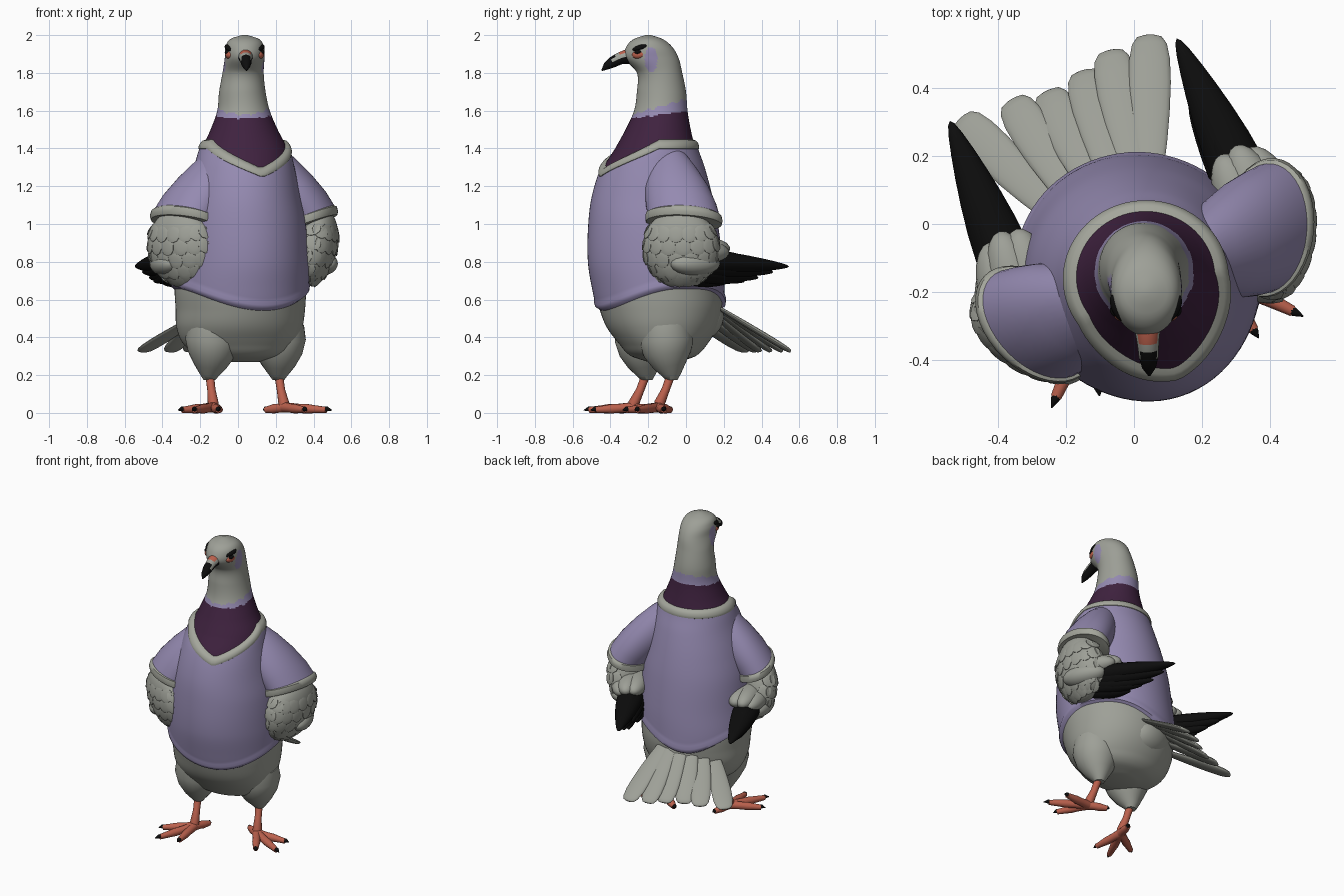
import bpy, bmesh, math
from math import sin, cos, pi, radians
from mathutils import Vector, Matrix

cube = bpy.data.objects.get("Cube")
if cube:
    bpy.data.objects.remove(cube, do_unlink=True)


def material(name, r, g, b):
    m = bpy.data.materials.new(name)
    m.use_nodes = True
    m.diffuse_color = (r, g, b, 1)
    node = next(n for n in m.node_tree.nodes if n.type == 'BSDF_PRINCIPLED')
    node.inputs["Base Color"].default_value = (r, g, b, 1)
    node.inputs["Roughness"].default_value = 0.8
    return m


GRAY = material("feather gray", .34, .35, .31)
TRIM = material("trim gray", .37, .38, .33)
LILAC = material("lavender", .30, .255, .44)
PLUM = material("dark plum", .05, .016, .05)
CORAL = material("coral", .5, .12, .075)
BLACK = material("soot black", .004, .004, .004)

# The body is turned a little away from the head
YAW = radians(20)
FRONT = YAW - pi / 2
TURN = Matrix.Translation((.04, -.14, 0)) @ Matrix.Rotation(YAW, 4, 'Z')
MIRROR = {1: TURN, -1: TURN @ Matrix.Diagonal((-1, 1, 1, 1))}
SIDES = (("left", 1), ("right", -1))


def finish(bm, name, mats, matrix=None, rule=None):
    if matrix:
        bm.transform(matrix)
    bmesh.ops.recalc_face_normals(bm, faces=bm.faces)
    if rule:
        bm.normal_update()
        for f in bm.faces:
            f.material_index = rule(f.calc_center_median(), f.normal)
    mesh = bpy.data.meshes.new(name)
    bm.to_mesh(mesh)
    bm.free()
    for m in mats:
        mesh.materials.append(m)
    mesh.shade_smooth()
    mesh.set_sharp_from_angle(angle=radians(50))
    obj = bpy.data.objects.new(name, mesh)
    bpy.context.collection.objects.link(obj)


def loft(bm, rings, caps=True):
    rows = [[bm.verts.new(p) for p in ring] for ring in rings]
    for a, b in zip(rows, rows[1:]):
        for i in range(len(a)):
            j = (i + 1) % len(a)
            bm.faces.new((a[i], a[j], b[j], b[i]))
    if caps:
        bm.faces.new(rows[0])
        bm.faces.new(rows[-1])


def tube(bm, points, radii, sides=14):
    pts = [Vector(p) for p in points]
    rings = []
    for i, (p, r) in enumerate(zip(pts, radii)):
        d = (pts[min(i + 1, len(pts) - 1)] - pts[max(i - 1, 0)]).normalized()
        u = d.cross(Vector((0, 0, 1)) if abs(d.z) < .8 else Vector((0, 1, 0))).normalized()
        v = d.cross(u)
        rings.append([p + (u * cos(a) + v * sin(a)) * r
                      for a in (2 * pi * k / sides for k in range(sides))])
    loft(bm, rings)


def blob(bm, pos, scale, axis=(0, 0, 1), side=(1, 0, 0), taper=0, seg=20):
    """Ellipsoid whose third radius runs along axis and first along side."""
    z = Vector(axis).normalized()
    x = Vector(side)
    x = (x - z * x.dot(z)).normalized()
    rot = Matrix((x, z.cross(x), z)).transposed().to_4x4()
    verts = bmesh.ops.create_uvsphere(bm, u_segments=seg, v_segments=seg // 2 + 2, radius=1)["verts"]
    for v in verts:
        if taper > 0:  # blunt, rounded ends
            v.co.z *= 1.5 - .5 * v.co.z ** 2
        v.co.xy *= 1 + taper * v.co.z
    bmesh.ops.transform(bm, verts=verts,
                        matrix=Matrix.Translation(pos) @ rot @ Matrix.Diagonal((*scale, 1)))


def feather(bm, base, tip, width, thick, side, taper):
    a, b = Vector(base), Vector(tip)
    blob(bm, (a + b) / 2, (width / 2, thick / 2, (b - a).length / 2), b - a, side, taper)


# Body outline: height, then x range and y range
OUTLINE = [
    (.27, -.08, .11, -.20, -.04), (.30, -.20, .24, -.29, .05), (.36, -.285, .305, -.35, .11),
    (.45, -.325, .34, -.415, .165), (.55, -.33, .355, -.45, .19), (.65, -.335, .36, -.47, .19),
    (.8, -.32, .36, -.49, .18), (1, -.30, .345, -.488, .155), (1.15, -.265, .315, -.472, .125),
    (1.3, -.22, .285, -.43, .085), (1.4, -.19, .26, -.375, .05), (1.5, -.145, .21, -.32, .025),
    (1.6, -.11, .168, -.275, .008), (1.7, -.1, .146, -.26, 0), (1.8, -.082, .136, -.26, -.02),
    (1.88, -.07, .14, -.325, -.04), (1.94, -.065, .137, -.315, -.075), (1.98, -.04, .11, -.275, -.125),
    (2, .02, .05, -.215, -.185)]


def turned(a):
    """Angle away from the front of the chest."""
    return abs((a - FRONT + pi) % (2 * pi) - pi)


def surf(z, ang, off=0.0):
    """Point on the body at a height and angle, pushed out by off."""
    n = len(OUTLINE)
    i = max(k for k in range(n - 1) if OUTLINE[k][0] <= z or k == 0)
    p, q = OUTLINE[i], OUTLINE[i + 1]
    o, r = OUTLINE[max(i - 1, 0)], OUTLINE[min(i + 2, n - 1)]
    h = q[0] - p[0]
    t = min(max((z - p[0]) / h, 0), 1)
    val = []
    for c in range(1, 5):
        m0 = (q[c] - o[c]) / (q[0] - o[0]) * h
        m1 = (r[c] - p[c]) / (r[0] - p[0]) * h
        val.append((1 + 2 * t) * (1 - t) ** 2 * p[c] + t * (1 - t) ** 2 * m0
                   + t * t * (3 - 2 * t) * q[c] + t * t * (t - 1) * m1)
    x0, x1, y0, y1 = val
    # The chest swells a little toward its own front
    off += .02 * max(0, cos(turned(ang))) ** 4 * max(0, 1 - ((z - .9) / .5) ** 2)
    return Vector(((x0 + x1) / 2 + cos(ang) * ((x1 - x0) / 2 + off),
                   (y0 + y1) / 2 + sin(ang) * ((y1 - y0) / 2 + off), z))


SEG = 80
ANGLES = [2 * pi * k / SEG for k in range(SEG)]


def body_color(c, n):
    back = (c.y + .14) / .14
    zigzag = .012 * abs((math.atan2(c.y + .14, c.x - .03) * 4) % 2 - 1)
    if ((c.y + .185) / .034) ** 2 + ((c.z - 1.87) / .068) ** 2 < 1:
        return 1
    if c.z < 1.1 or c.z > 1.615 + .04 * back + zigzag:
        return 0
    return 2 if c.z < 1.575 + .018 * back + zigzag * .5 else 1


bm = bmesh.new()
loft(bm, [[surf(.27 + 1.73 * k / 240, a) for a in ANGLES] for k in range(241)])
finish(bm, "body_and_head", [GRAY, LILAC, PLUM], rule=body_color)


# Shirt with a V neck, and its collar
def hem(a):
    return .65 - .115 * abs(cos(turned(a))) ** (2 if turned(a) < pi / 2 else 4)


def neck(a):
    return 1.3 + .15 * min(1, turned(a) / 1.3)


def band(name, low, high, offsets, mat):
    bm = bmesh.new()
    n = len(offsets) - 1
    loft(bm, [[surf(low(a) + (high(a) - low(a)) * k / n, a, off) for a in ANGLES]
              for k, off in enumerate(offsets)], caps=False)
    finish(bm, name, [mat])


band("shirt", hem, lambda a: neck(a) - .02, [-.01, .018, .02] + [.014] * 40, LILAC)
band("collar", lambda a: neck(a) - .06, neck, [0, .018, .022, .023, .023, .021, .015, -.01], TRIM)


# Sleeves: each section spans an outer and an inner point, with a depth
def sleeve(name, sections, mat, matrix):
    bm = bmesh.new()
    rings = []
    for xo, zo, xi, zi, depth in sections:
        o, i = Vector((xo, 0, zo)), Vector((xi, 0, zi))
        rings.append([(o + i) / 2 + (o - i) / 2 * cos(a) + Vector((.25, 1, -.1)) * depth * sin(a)
                      for a in ANGLES[::2]])
    loft(bm, rings)
    finish(bm, name, [mat], matrix)


for word, s in SIDES:
    M = MIRROR[s]
    # The right arm sits further forward across the chest
    ahead = 0 if s > 0 else 1
    A = M @ Matrix.Translation((-.012 * ahead, -.032 * ahead, 0))
    sleeve(word + "_sleeve", [(.2, 1.405, .06, 1.25, .1), (.275, 1.35, .12, 1.15, .135),
                              (.365, 1.265, .18, 1.08, .165), (.45, 1.17, .22, 1.03, .178),
                              (.505, 1.085, .245, 1, .182)], LILAC, A)
    sleeve(word + "_cuff", [(.49, 1.1, .25, 1.01, .17), (.512, 1.09, .235, 1.005, .19),
                            (.52, 1.065, .235, .985, .194), (.515, 1.045, .235, .965, .19),
                            (.49, 1.04, .26, .96, .17)], TRIM, A)

    # Feathered arm covered by rows of scale feathers
    bm = bmesh.new()
    blob(bm, (0, 0, 0), (.113, .2, .21), seg=32)
    for row in range(5):
        el = radians(28 - 20 * row)
        for k in range(9):
            az = radians(-100 + 24 * k + 12 * (row % 2))
            u = Vector((cos(el) * cos(az), cos(el) * sin(az), sin(el)))
            p = Vector((u.x * .111, u.y * .197, u.z * .207))
            n = Vector((u.x / .112, u.y / .195, u.z / .21)).normalized()
            blob(bm, p, (.042, .048, .007), n + Vector((0, 0, .12)), (0, 1, 0), seg=10)
    pose = Matrix.Translation((.385, -.02, .875)) \
        @ Matrix.Rotation(radians(-27 - 12 * ahead), 4, 'Z') @ Matrix.Rotation(radians(14), 4, 'Y')
    finish(bm, word + "_arm", [GRAY], A @ pose)

    # Wing tip feathers, swung a little to one side, and the gray coverts over their roots
    bm = bmesh.new()
    swing = -.04 * s
    for x, y, z, w, thick in ((.355, .615, .775, .11, .15), (.345, .53, .745, .11, .13),
                              (.335, .45, .715, .11, .11), (.34, .37, .695, .09, .1),
                              (.36, .5, .785, .12, .13)):
        feather(bm, (.375, -.05, .765 + (z - .7) * .6), (x + swing, y, z), w, thick, (0, 0, 1), -.5)
    for k in range(3):
        feather(bm, (.34, 0, .79 - .03 * k), (.325 + swing, .42 - .07 * k, .75 - .03 * k),
                .09, .1, (0, 0, 1), -.4)
    finish(bm, word + "_wing_tip", [BLACK], M)
    bm = bmesh.new()
    for x, y, z in ((.32, .25, .87), (.37, .26, .87), (.41, .24, .85), (.43, .18, .79)):
        feather(bm, (x + .02, -.1, z), (x, y, z), .13, .15, (0, 0, 1), 0)
    finish(bm, word + "_wing_coverts", [GRAY], M)

    # Thigh, shank, toes and claws
    L = M @ Matrix.Translation((.009 - .009 * s, 0, 0))
    bm = bmesh.new()
    tube(bm, [(.17, -.03, .46), (.175, -.025, .38), (.18, -.02, .31), (.183, -.01, .25),
              (.185, 0, .2), (.185, 0, .175)], [.14, .147, .125, .088, .05, .032], 24)
    finish(bm, word + "_thigh", [GRAY], L)
    foot, claws = bmesh.new(), bmesh.new()
    tube(foot, [(.185, 0, .21), (.187, -.035, .12), (.19, -.07, .05), (.19, -.08, .02)],
         [.023, .022, .029, .02])
    root = Vector((.19, -.075, .029))
    for x, y in ((.24, -.295), (.385, -.28), (.405, -.12), (.11, .03)):
        end = Vector((x, y, .014))
        at = root.lerp
        tube(foot, [root, at(end, .3), at(end, .5), at(end, .65), at(end, .88)],
             [.028, .024, .025, .021, .016])
        tube(claws, [at(end, .82), at(end, .9) + Vector((0, 0, .006)), end], [.014, .013, .002], 8)
    finish(foot, word + "_foot", [CORAL], L)
    finish(claws, word + "_claws", [BLACK], L)

    # Eye, pupil and heavy brow, aligned with the head
    head = Matrix.Translation((.035, 0, 0)) @ Matrix.Diagonal((s, 1, 1, 1))
    for part, pos, size, axis, mat in (
            ("eye", (.082, -.25, 1.897), (.02, .023, .036), (.25, 1, .1), CORAL),
            ("pupil", (.092, -.255, 1.91), (.013, .012, .018), (.3, 1, .1), BLACK),
            ("brow", (.08, -.247, 1.932), (.021, .016, .045), (.45, 1, .33), BLACK)):
        bm = bmesh.new()
        blob(bm, pos, size, axis)
        finish(bm, word + "_" + part, [mat], head)

# Tail fan: root and tip of each feather, swept toward the right
bm = bmesh.new()
for bx, by, bz, tx, ty in ((.05, .1, .60, .045, .555), (.01, .1, .60, -.07, .51),
                           (-.05, .09, .60, -.15, .45), (-.1, .07, .59, -.255, .39),
                           (-.15, .03, .56, -.36, .365), (-.2, 0, .52, -.51, .31)):
    across = Vector((by - ty, tx - bx, -.1 * (tx + .2)))
    feather(bm, (bx, by, bz), (tx, ty, .325), .115, .03, across, .3)
blob(bm, (-.04, .09, .5), (.16, .12, .1), (-.25, .7, -.5))
finish(bm, "tail", [GRAY])


# Beak with a coral cere
def beak_color(c, n):
    if c.y > -.355 and n.z > .5:
        return 0
    return 1 if c.y > -.385 and n.z > -.1 else 2


bm = bmesh.new()
tube(bm, [(.038, -.28, 1.888), (.04, -.32, 1.885), (.041, -.345, 1.878), (.042, -.365, 1.869),
          (.043, -.39, 1.856), (.044, -.42, 1.837), (.045, -.445, 1.813)],
     [.043, .037, .033, .031, .029, .021, .004], 20)
finish(bm, "beak", [CORAL, GRAY, BLACK], rule=beak_color)
